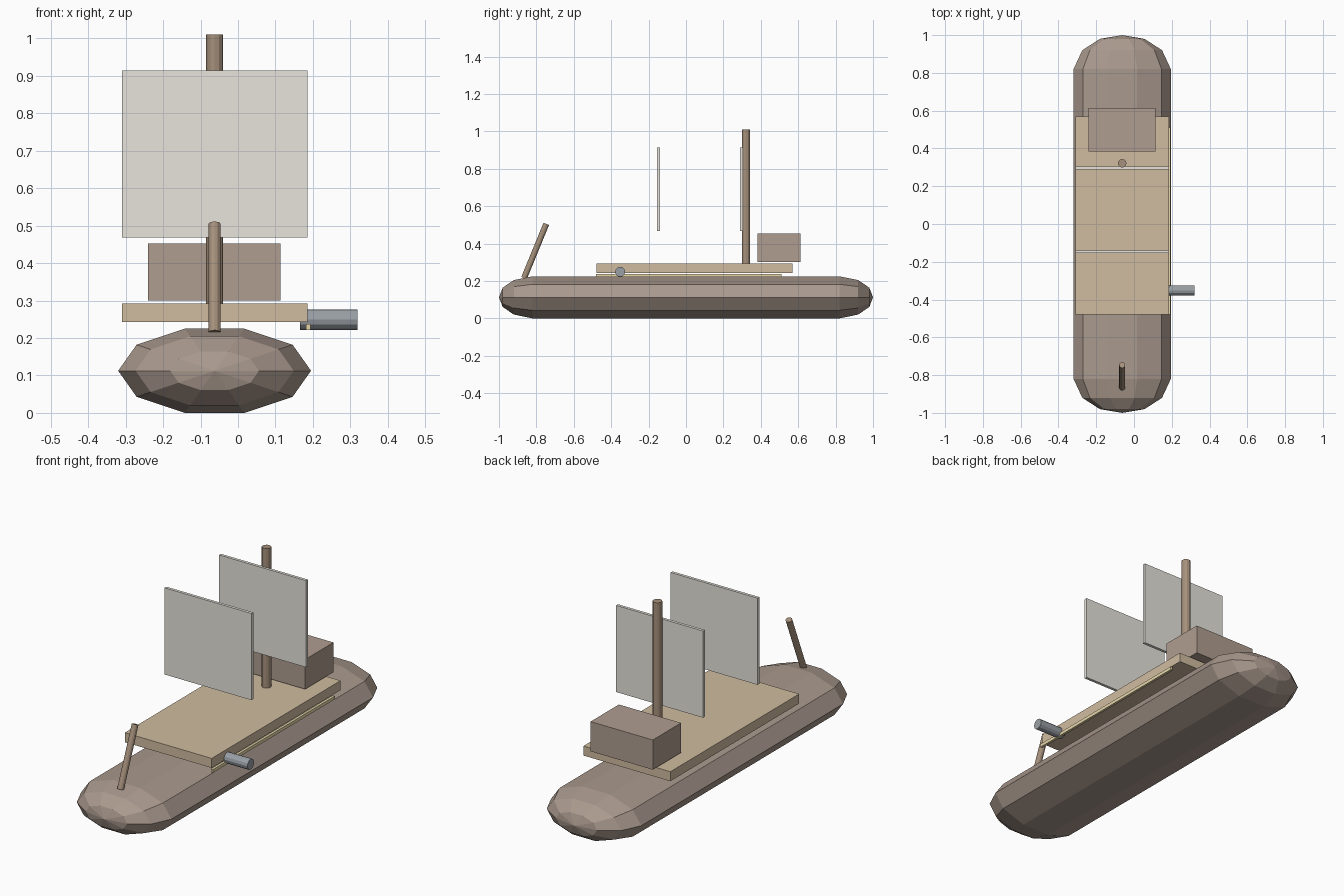
import bpy, bmesh
from math import cos, sin, pi
from mathutils import Vector

if "Cube" in bpy.data.objects:
    bpy.data.objects.remove(bpy.data.objects["Cube"])

CX = -0.0625  # centreline of the boat


def material(name, rgb):
    m = bpy.data.materials.new(name)
    m.diffuse_color = (*rgb, 1)
    m.use_nodes = True
    m.node_tree.nodes["Principled BSDF"].inputs["Base Color"].default_value = m.diffuse_color
    return m


HULL = material("dark_wood", (0.40, 0.32, 0.27))
CABIN = material("cabin_wood", (0.43, 0.34, 0.28))
DECK = material("deck_wood", (0.63, 0.50, 0.35))
MAST = material("mast_wood", (0.38, 0.28, 0.20))
SAIL = material("canvas", (0.80, 0.78, 0.72))
TRIM = material("yellow_trim", (0.80, 0.68, 0.40))
IRON = material("iron", (0.32, 0.35, 0.38))


def finish(name, bm, mat):
    bmesh.ops.recalc_face_normals(bm, faces=bm.faces)
    me = bpy.data.meshes.new(name)
    bm.to_mesh(me)
    bm.free()
    me.materials.append(mat)
    ob = bpy.data.objects.new(name, me)
    bpy.context.collection.objects.link(ob)
    return ob


def box(name, lo, hi, mat):
    lo, hi = Vector(lo), Vector(hi)
    bm = bmesh.new()
    bmesh.ops.create_cube(bm, size=1)
    bmesh.ops.scale(bm, vec=hi - lo, verts=bm.verts)
    bmesh.ops.translate(bm, vec=(lo + hi) / 2, verts=bm.verts)
    return finish(name, bm, mat)


def rod(name, a, b, r, mat, sides=12):
    a, b = Vector(a), Vector(b)
    bm = bmesh.new()
    bmesh.ops.create_cone(bm, cap_ends=True, segments=sides,
                          radius1=r, radius2=r, depth=(b - a).length)
    ob = finish(name, bm, mat)
    ob.location = (a + b) / 2
    ob.rotation_euler = (b - a).to_track_quat('Z', 'Y').to_euler()
    return ob


# Hull: flattened ten-sided capsule along y
bm = bmesh.new()
half = [(0.82, 1.0), (0.92, 0.82), (0.98, 0.46)]
stations = [(-y, s) for y, s in reversed(half)] + half
rings = [[bm.verts.new((CX + 0.2575 * s * cos(k * pi / 5), y,
                        0.1125 + 0.1183 * s * sin(k * pi / 5)))
          for k in range(10)] for y, s in stations]
for r0, r1 in zip(rings, rings[1:]):
    for k in range(10):
        j = (k + 1) % 10
        bm.faces.new((r0[k], r0[j], r1[j], r1[k]))
for ring, y in ((rings[0], -1), (rings[-1], 1)):
    pole = bm.verts.new((CX, y, 0.1125))
    for k in range(10):
        bm.faces.new((ring[k], ring[(k + 1) % 10], pole))
finish("hull", bm, HULL)

# Deck, side trim and cabin
box("deck", (-0.31, -0.478, 0.243), (0.185, 0.57, 0.292), DECK)
box("side_trim", (0.181, -0.48, 0.221), (0.194, 0.51, 0.238), TRIM)
box("cabin", (-0.24, 0.383, 0.30), (0.114, 0.613, 0.453), CABIN)

# Mast, bowsprit and the two square sails
rod("mast", (CX, 0.321, 0.29), (CX, 0.321, 1.01), 0.0225, MAST)
rod("bowsprit", (CX, -0.866, 0.215), (CX, -0.747, 0.505), 0.016, MAST)
for name, y in (("fore_sail", -0.147), ("main_sail", 0.296)):
    box(name, (-0.31, y - 0.0075, 0.468), (0.185, y + 0.0075, 0.914), SAIL)

# Cannon on the right side
rod("cannon", (0.165, -0.352, 0.249), (0.319, -0.352, 0.249), 0.027, IRON)
